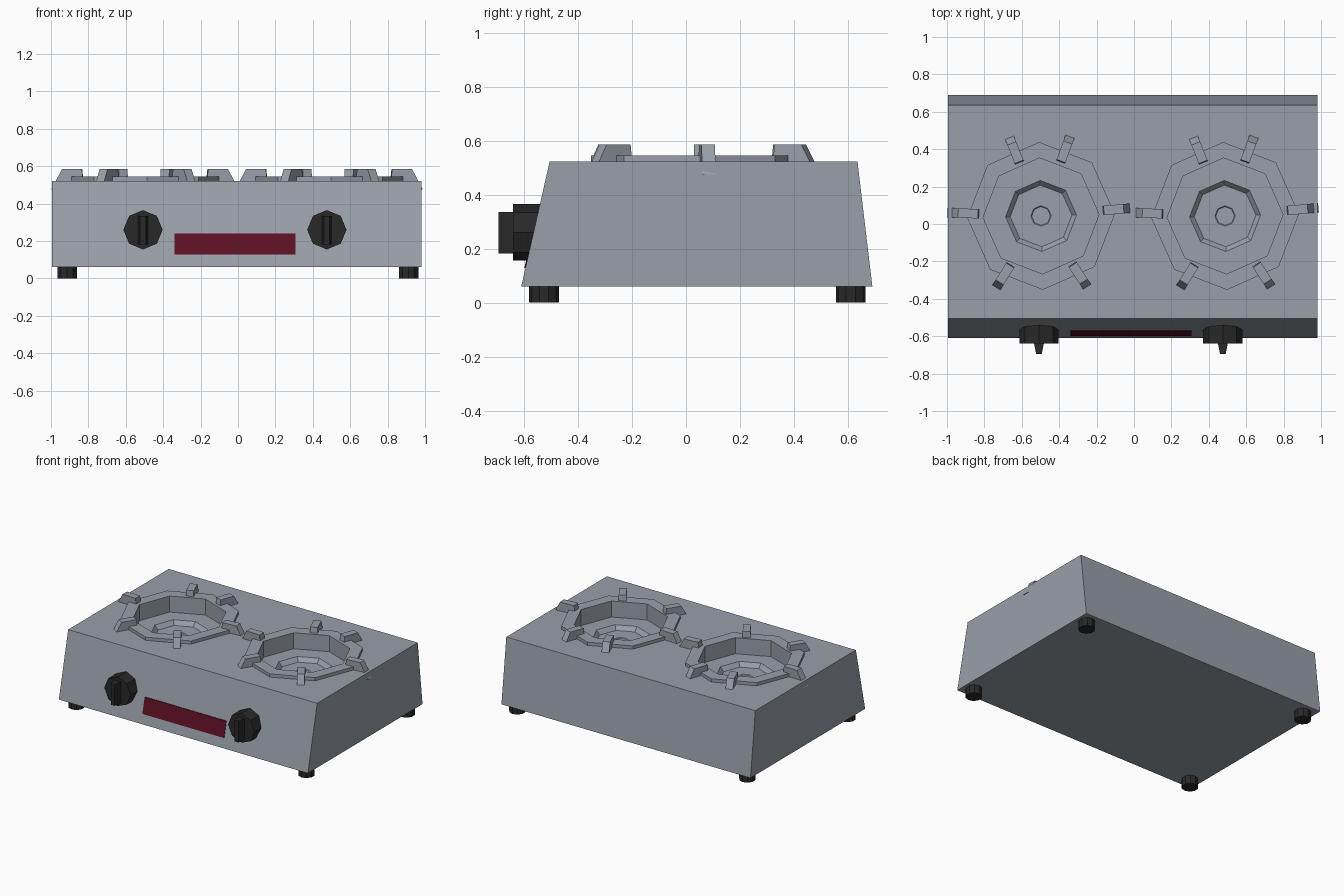
import bpy, bmesh, math
from mathutils import Matrix, Vector

if "Cube" in bpy.data.objects:
    bpy.data.objects.remove(bpy.data.objects["Cube"])


def material(name, rgb):
    m = bpy.data.materials.new(name)
    m.diffuse_color = (*rgb, 1)
    m.use_nodes = True
    m.node_tree.nodes["Principled BSDF"].inputs["Base Color"].default_value = m.diffuse_color
    return m


STEEL = material("steel_grey", (0.32, 0.35, 0.40))
BLACK = material("black_plastic", (0.022, 0.022, 0.022))
RED = material("dark_red", (0.11, 0.005, 0.017))


def add(name, bm, mat):
    me = bpy.data.meshes.new(name)
    bm.to_mesh(me)
    bm.free()
    me.materials.append(mat)
    ob = bpy.data.objects.new(name, me)
    bpy.context.collection.objects.link(ob)
    return ob


def loft(name, bottom, top, mat):
    """Solid between two matching outlines."""
    bm = bmesh.new()
    lo = [bm.verts.new(p) for p in bottom]
    hi = [bm.verts.new(p) for p in top]
    bm.faces.new(lo)
    bm.faces.new(hi)
    n = len(lo)
    for i in range(n):
        bm.faces.new((lo[i], lo[(i + 1) % n], hi[(i + 1) % n], hi[i]))
    bmesh.ops.recalc_face_normals(bm, faces=bm.faces)
    return add(name, bm, mat)


def cylinder(name, loc, r, h, sides, mat, rot=Matrix()):
    bm = bmesh.new()
    bmesh.ops.create_cone(bm, cap_ends=True, segments=sides, radius1=r, radius2=r,
                          depth=h, matrix=Matrix.Translation(loc) @ rot)
    return add(name, bm, mat)


def lathe(name, centre, profile, sides, mat, turn=0.0):
    """Turned surface, profile listed from the outside to the centre."""
    bm = bmesh.new()
    rings = [[bm.verts.new((centre[0] + r * math.cos(turn + math.tau * i / sides),
                            centre[1] + r * math.sin(turn + math.tau * i / sides), z))
              for i in range(sides)] for r, z in profile]
    for a, b in zip(rings, rings[1:]):
        for i in range(sides):
            j = (i + 1) % sides
            bm.faces.new((a[i], a[j], b[j], b[i]))
    bm.faces.new(rings[-1])
    return add(name, bm, mat)


def front_y(z):
    return -0.61 + (z - 0.06) * 0.227


# Body: box with sloped front and back
def rect(y0, y1, z):
    return [(-0.995, y0, z), (0.982, y0, z), (0.982, y1, z), (-0.995, y1, z)]


body = loft("body", rect(-0.61, 0.69, 0.06), rect(-0.505, 0.635, 0.522), STEEL)

# Burners: recessed well with raised rim, and six pan supports
WELL = [(0.395, 0.51), (0.395, 0.545), (0.31, 0.545), (0.31, 0.43), (0.19, 0.43),
        (0.165, 0.40), (0.055, 0.40), (0.05, 0.395)]
PRONGS = [(5, 0.025), (70, 0), (112, 0), (178, 0.025), (238, 0), (303, 0)]
for side, cx in (("left", -0.497), ("right", 0.487)):
    cy = 0.043
    turn = math.radians(1.5)
    cutter = cylinder(side + "_well_cutter", (cx, cy, 0.53), 0.35, 0.30, 8, STEEL)
    cutter.hide_render = True
    cutter.hide_viewport = True
    mod = body.modifiers.new(side + "_well", 'BOOLEAN')
    mod.operation = 'DIFFERENCE'
    mod.solver = 'EXACT'
    mod.object = cutter
    lathe(side + "_burner_well", (cx, cy), WELL, 8, STEEL, turn)
    for k, (deg, shift) in enumerate(PRONGS):
        out = Vector((math.cos(math.radians(deg)), math.sin(math.radians(deg)), 0))
        across = Vector((-out.y, out.x, 0)) * 0.025
        outline = [(0.30, 0.475), (0.476, 0.475), (0.418, 0.585), (0.312, 0.585)]
        pts = [Vector((cx, cy, z)) + out * (r + shift) for r, z in outline]
        loft(f"{side}_pan_support_{k + 1}", [p - across for p in pts],
             [p + across for p in pts], STEEL)

# Knobs: octagonal disc with a tapered grip
for side, cx in (("left", -0.508), ("right", 0.475)):
    cylinder(side + "_knob", (cx, -0.575, 0.26), 0.105, 0.13, 8, BLACK,
             Matrix.Rotation(math.pi / 2, 4, 'X'))

    def grip(w, y):
        return [(cx + sx * w, y, z) for sx, z in
                ((-1, 0.182), (1, 0.182), (1, 0.335), (-1, 0.335))]
    loft(side + "_knob_grip", grip(0.028, -0.63), grip(0.015, -0.695), BLACK)

# Front panel plate lying on the sloped front


def plate(off):
    return [(x, front_y(z) + off, z) for x, z in
            ((-0.34, 0.128), (0.307, 0.128), (0.307, 0.24), (-0.34, 0.24))]


loft("front_panel", plate(0.002), plate(-0.004), RED)

# Feet
for sx, x in (("left", -0.914), ("right", 0.912)):
    for sy, y in (("front", -0.526), ("back", 0.61)):
        cylinder(f"{sy}_{sx}_foot", (x, y, 0.032), 0.055, 0.064, 10, BLACK)
